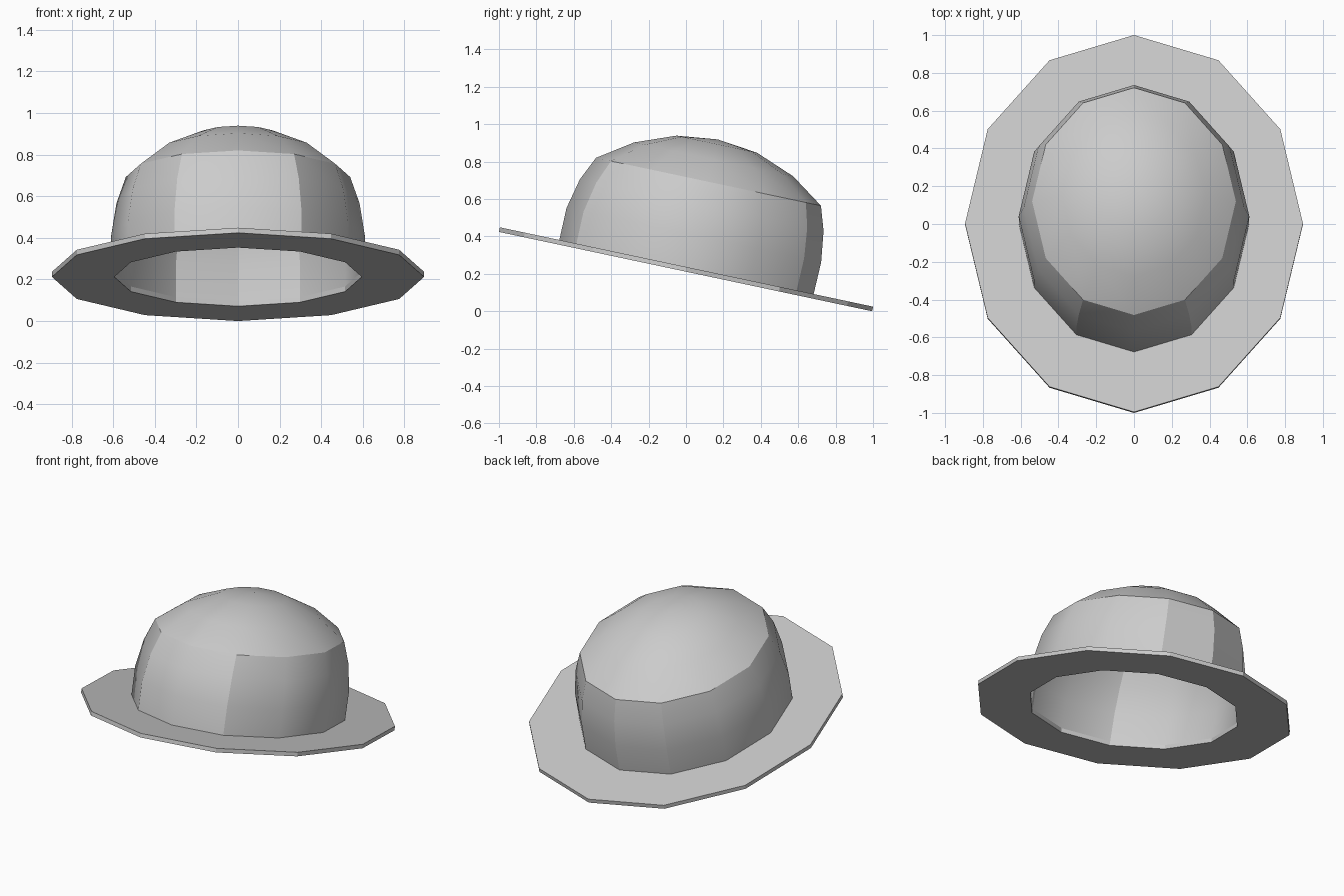
import bpy
import bmesh
from math import sin, cos, pi, radians

SIDES = 12
WIDTH = 0.877          # side-to-side squash of the oval
TILT = radians(-12)    # front lifted, back lowered
LIFT = 0.2366

if "Cube" in bpy.data.objects:
    bpy.data.objects.remove(bpy.data.objects["Cube"], do_unlink=True)

grey = bpy.data.materials.new("grey_felt")
grey.use_nodes = True
grey.diffuse_color = (0.6, 0.6, 0.6, 1)
bsdf = next(n for n in grey.node_tree.nodes if n.type == 'BSDF_PRINCIPLED')
bsdf.inputs["Base Color"].default_value = (0.6, 0.6, 0.6, 1)


def add_ring(bm, radius, height, shift):
    """Oval ring; a zero radius gives a single pole vertex."""
    if radius == 0:
        return [bm.verts.new((0, shift, height))]
    angles = [2 * pi * i / SIDES for i in range(SIDES)]
    return [bm.verts.new((WIDTH * radius * sin(a), radius * cos(a) + shift, height))
            for a in angles]


def bridge(bm, a, b):
    for i in range(SIDES):
        j = (i + 1) % SIDES
        loop = [a[i], a[j], b[j], b[i]] if len(a) > 1 and len(b) > 1 else (
            [a[i], a[j], b[0]] if len(a) > 1 else [a[0], b[j], b[i]])
        bm.faces.new(loop)


def lathe(name, profile, closed_at=None, smooth=False, sharp_rings=(), sharp_columns=()):
    """Closed oval lathe through (radius, height, shift) points."""
    bm = bmesh.new()
    rings = [add_ring(bm, *p) for p in profile]
    for k, ring in enumerate(rings):
        if k != closed_at:
            bridge(bm, ring, rings[(k + 1) % len(rings)])
    bmesh.ops.recalc_face_normals(bm, faces=bm.faces)
    for face in bm.faces:
        face.smooth = smooth
    # Creases around chosen rings and down chosen wall columns
    hard = [set(rings[k]) for k in sharp_rings]
    for c in sharp_columns:
        for k in range(3):
            hard.append({rings[k][c], rings[k + 1][c]})
            hard.append({rings[-1 - k][c], rings[-2 - k][c]})
    for edge in bm.edges:
        if any(set(edge.verts) <= h for h in hard):
            edge.smooth = False
    mesh = bpy.data.meshes.new(name)
    bm.to_mesh(mesh)
    bm.free()
    mesh.materials.append(grey)
    obj = bpy.data.objects.new(name, mesh)
    bpy.context.collection.objects.link(obj)
    obj.rotation_euler.x = TILT
    obj.location = (0, 0.0026, LIFT)
    return obj


# Brim: flat oval plate with the head opening cut through
lathe("brim", [(1.02, -0.025, 0), (1.02, 0, 0), (0.678, 0, 0), (0.678, -0.025, 0)])

# Crown: bulging wall, creased rim, shallow dome, with a thin inner lining
outer = [(0.695, 0, 0), (0.696, 0.175, 0.003), (0.666, 0.34, 0.011), (0.615, 0.47, 0.02),
         (0.435, 0.593, 0.022), (0.22, 0.676, 0.022), (0, 0.702, 0.022)]
inner = [(max(r - 0.017, 0), h - 0.017 * h, s) for r, h, s in reversed(outer)]
last = len(outer) + len(inner) - 1
lathe("crown", outer + inner, closed_at=len(outer) - 1, smooth=True,
      sharp_rings=(0, 3, last - 3, last), sharp_columns=(0, 1, 5, 7, 11))
